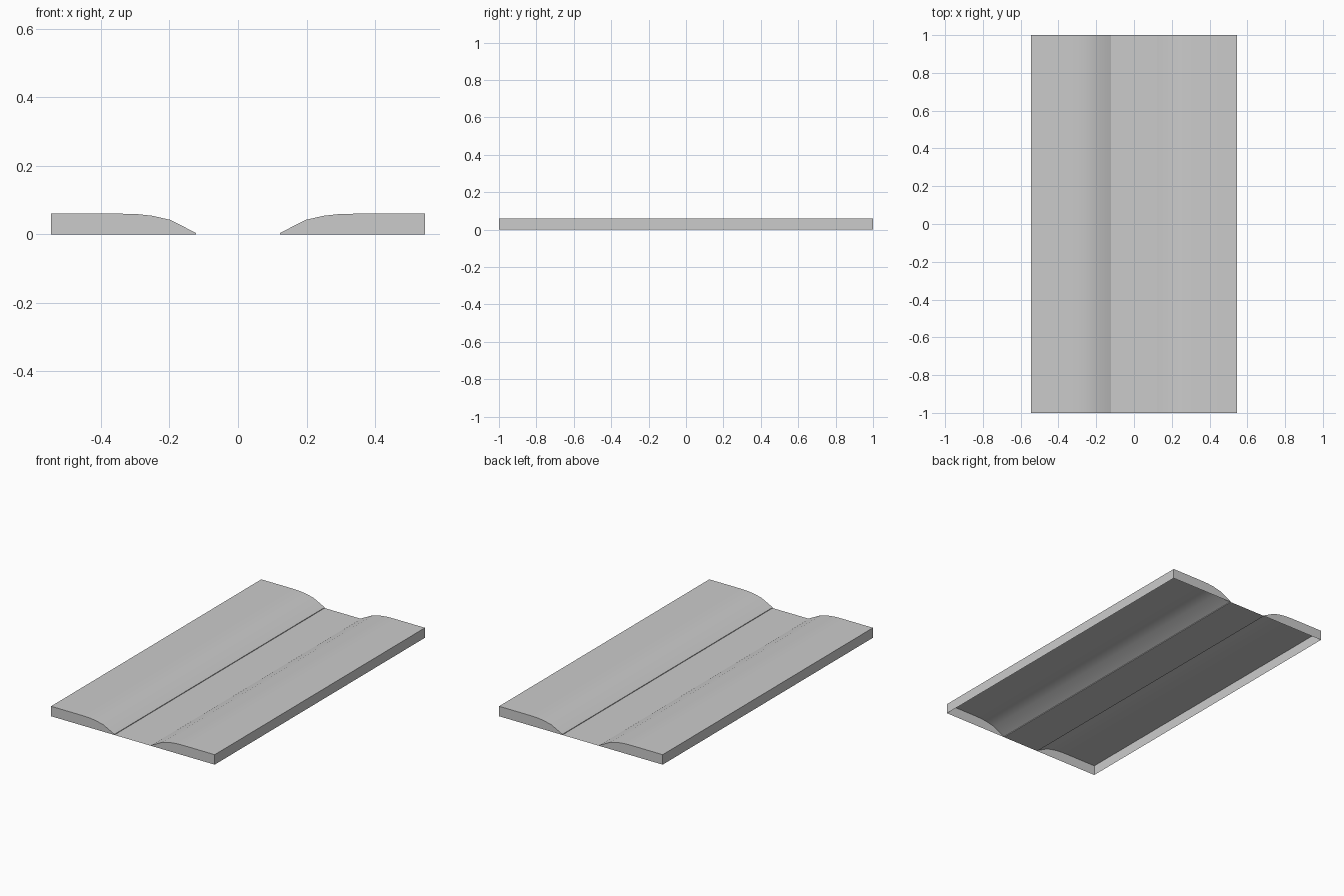
import bpy, bmesh

if "Cube" in bpy.data.objects:
    bpy.data.objects.remove(bpy.data.objects["Cube"])

HALF_LEN = 1.0
# Bank cross-section (x, z): from the channel edge up to the flat outer edge
BANK = [(0.123, 0.0), (0.123, 0.004), (0.197, 0.042), (0.25, 0.054),
        (0.295, 0.059), (0.34, 0.06), (0.545, 0.06), (0.545, 0.0)]


def make_object(name, profile, end_caps):
    """Extrude a profile along y, open underneath."""
    bm = bmesh.new()
    front = [bm.verts.new((x, -HALF_LEN, z)) for x, z in profile]
    back = [bm.verts.new((x, HALF_LEN, z)) for x, z in profile]
    for i in range(len(profile) - 1):
        bm.faces.new((front[i], front[i + 1], back[i + 1], back[i]))
    if end_caps:
        bm.faces.new(front[::-1])
        bm.faces.new(back)
    mesh = bpy.data.meshes.new(name)
    bm.to_mesh(mesh)
    bm.free()
    obj = bpy.data.objects.new(name, mesh)
    bpy.context.collection.objects.link(obj)
    return obj


# Raised banks on both sides, hollow below
banks = make_object("banks", BANK, True)
mirror = banks.modifiers.new("Mirror", 'MIRROR')
mirror.use_axis[0] = True
mirror.use_mirror_merge = False
bpy.context.view_layer.objects.active = banks
banks.select_set(True)
bpy.ops.object.modifier_apply(modifier=mirror.name)
bpy.ops.object.shade_smooth_by_angle(angle=0.6)

# Flat bed of the channel between the banks
make_object("channel_bed", [(-0.123, 0.0), (0.123, 0.0)], False)
